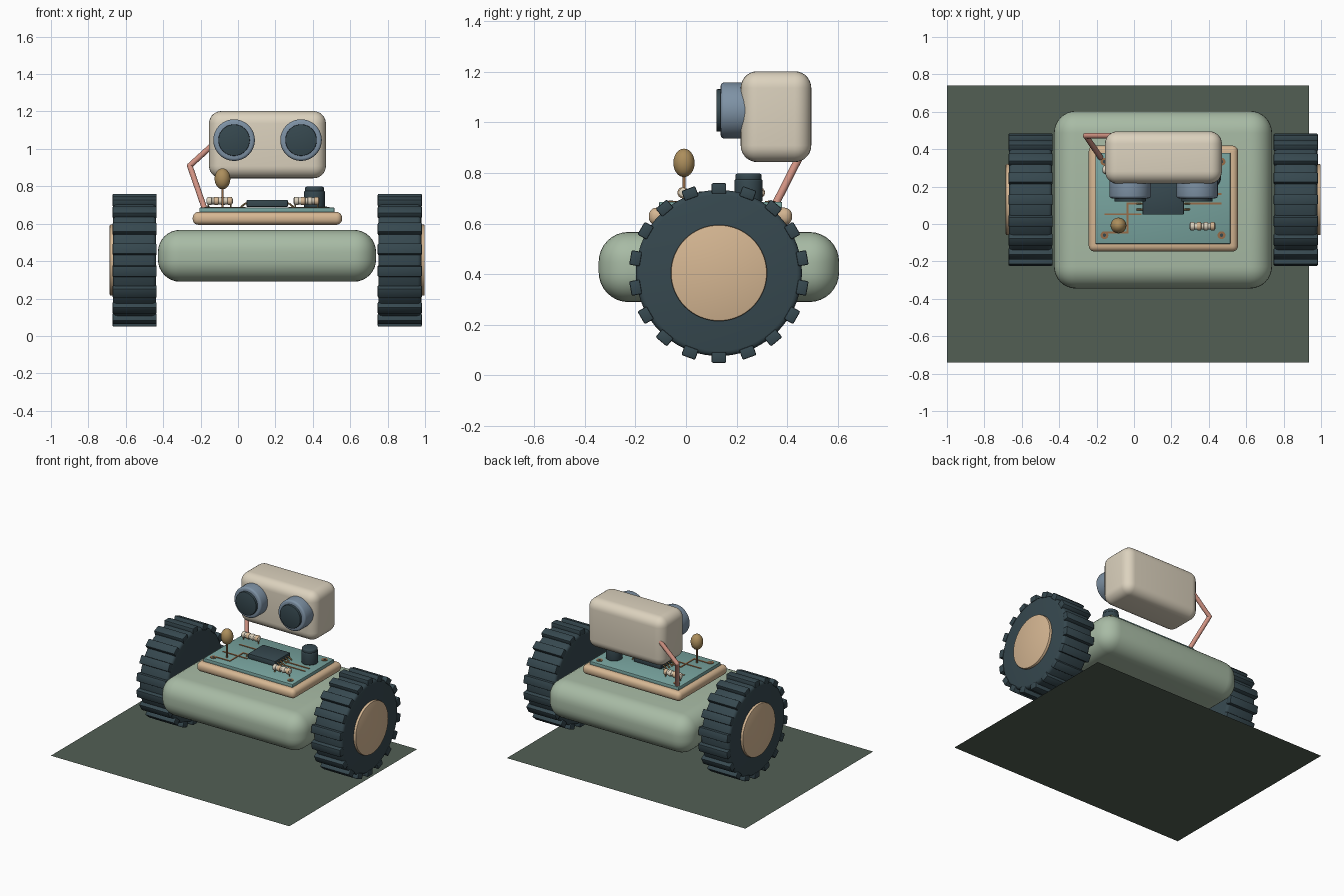
import bpy, bmesh, math
from mathutils import Matrix, Vector

if "Cube" in bpy.data.objects:
    bpy.data.objects.remove(bpy.data.objects["Cube"])


def colour(name, r, g, b):
    m = bpy.data.materials.new(name)
    m.diffuse_color = [(c / 255 / 12.92 if c < 11 else ((c / 255 + 0.055) / 1.055) ** 2.4)
                       for c in (r, g, b)] + [1]
    m.use_nodes = True
    m.node_tree.nodes["Principled BSDF"].inputs["Base Color"].default_value = m.diffuse_color
    return m


SAGE = colour("sage green", 168, 187, 165)
DARK = colour("dark slate", 54, 72, 79)
TAN = colour("tan", 214, 183, 147)
CREAM = colour("cream", 220, 210, 190)
TEAL = colour("teal", 121, 165, 160)
BLUE = colour("blue grey", 126, 146, 165)
SALMON = colour("salmon", 208, 146, 130)
GOLD = colour("gold", 172, 142, 92)
GROUND = colour("ground green", 82, 95, 84)
COPPER = colour("copper", 150, 108, 72)


def finish(bm, name, mat, angle=40):
    me = bpy.data.meshes.new(name)
    bmesh.ops.recalc_face_normals(bm, faces=bm.faces)
    bm.to_mesh(me)
    bm.free()
    ob = bpy.data.objects.new(name, me)
    bpy.context.collection.objects.link(ob)
    me.materials.append(mat)
    bpy.ops.object.select_all(action='DESELECT')
    ob.select_set(True)
    bpy.context.view_layer.objects.active = ob
    bpy.ops.object.shade_smooth_by_angle(angle=math.radians(angle))
    return ob


def soften(bm, width, segs):
    if width:
        edges = [e for e in bm.edges if e.calc_face_angle(0) > 0.7]
        bmesh.ops.bevel(bm, geom=edges, offset=width, segments=segs, profile=0.5, affect='EDGES')


def box(name, mat, lo, hi, bevel=0, segs=3):
    lo, hi = Vector(lo), Vector(hi)
    bm = bmesh.new()
    bmesh.ops.create_cube(bm, size=1)
    bmesh.ops.scale(bm, vec=hi - lo, verts=bm.verts)
    bmesh.ops.translate(bm, vec=(lo + hi) / 2, verts=bm.verts)
    soften(bm, bevel, segs)
    return finish(bm, name, mat)


def rod(name, mat, a, b, r, bevel=0, sides=48, segs=3):
    a, b = Vector(a), Vector(b)
    bm = bmesh.new()
    bmesh.ops.create_cone(bm, cap_ends=True, segments=sides, radius1=r, radius2=r, depth=(b - a).length)
    soften(bm, bevel, segs)
    rot = (b - a).to_track_quat('Z', 'Y').to_matrix().to_4x4()
    bmesh.ops.transform(bm, matrix=Matrix.Translation((a + b) / 2) @ rot, verts=bm.verts)
    return finish(bm, name, mat)


def ball(name, mat, centre, size):
    bm = bmesh.new()
    bmesh.ops.create_uvsphere(bm, u_segments=32, v_segments=20, radius=1)
    bmesh.ops.scale(bm, vec=size, verts=bm.verts)
    bmesh.ops.translate(bm, vec=centre, verts=bm.verts)
    return finish(bm, name, mat, 60)


CX, CY = 0.156, 0.13   # centre of the vehicle

# Ground sheet
bm = bmesh.new()
bm.faces.new([bm.verts.new(p) for p in
              ((-1, -0.74, 0), (0.935, -0.74, 0), (0.935, 0.74, 0), (-1, 0.74, 0))])
finish(bm, "ground_sheet", GROUND)

# Rounded chassis
box("chassis", SAGE, (-0.428, -0.345, 0.29), (0.738, 0.605, 0.567), 0.118, 8)

# Wheels: tyre, outer hub disc, and a ring of tread blocks
WZ = 0.405
for side, label in ((-1, "left"), (1, "right")):
    mid = CX + side * 0.709
    rod(label + "_tyre", DARK, (mid - 0.115, CY, WZ), (mid + 0.115, CY, WZ), 0.328, 0.02, 72)
    rod(label + "_hub", TAN, (mid + side * 0.09, CY, WZ), (mid + side * 0.133, CY, WZ), 0.19, 0.006, 64, 2)
    bm = bmesh.new()
    for i in range(18):
        part = bmesh.new()
        bmesh.ops.create_cube(part, size=1)
        bmesh.ops.scale(part, vec=(0.236, 0.058, 0.042), verts=part.verts)
        soften(part, 0.006, 2)
        bmesh.ops.transform(part, verts=part.verts,
                            matrix=Matrix.Translation((mid, CY, WZ))
                            @ Matrix.Rotation(math.radians(20 * i), 4, 'X')
                            @ Matrix.Translation((0, 0, 0.334)))
        tmp = bpy.data.meshes.new("tread_tmp")
        part.to_mesh(tmp)
        part.free()
        bm.from_mesh(tmp)
        bpy.data.meshes.remove(tmp)
    finish(bm, label + "_treads", DARK)

# Circuit board in a rounded tray
box("board_tray", TAN, (-0.242, -0.147, 0.594), (0.556, 0.419, 0.663), 0.03, 5)
box("circuit_board", TEAL, (-0.206, -0.107, 0.655), (0.516, 0.38, 0.686), 0.005, 2)
TOP = 0.686

# Mounting rings in the board corners
for i, (x, y) in enumerate(((-0.158, -0.06), (0.468, -0.06), (0.468, 0.333), (-0.158, 0.333))):
    rod(f"mount_ring_{i}", COPPER, (x, y, TOP - 0.003), (x, y, TOP + 0.004), 0.021, 0, 24)
    rod(f"mount_hole_{i}", DARK, (x, y, TOP), (x, y, TOP + 0.005), 0.009, 0, 16)

# Copper traces: x0, x1, y0, y1
for i, (x0, x1, y0, y1) in enumerate((
        (-0.158, -0.03, -0.05, -0.04), (-0.04, -0.03, -0.05, 0.115), (-0.158, 0.04, 0.047, 0.057),
        (-0.04, 0.04, 0.105, 0.115), (0.27, 0.468, 0.105, 0.115), (0.27, 0.468, 0.155, 0.165),
        (-0.13, 0.04, 0.2, 0.21))):
    box(f"trace_{i}", COPPER, (x0, y0, TOP - 0.002), (x1, y1, TOP + 0.004))

# Chip with bent pins
box("chip", DARK, (0.046, 0.05, 0.69), (0.266, 0.225, 0.727), 0.004, 2)
for s in (-1, 1):
    for i in range(5):
        y = 0.078 + i * 0.03
        p = [(CX + s * d, y, z) for d, z in ((0.1, 0.708), (0.118, 0.708), (0.141, 0.689))]
        for k in range(2):
            rod("chip_pin", GOLD, p[k], p[k + 1], 0.005, 0, 8)

# Capacitor can with a grooved lid
rod("capacitor", DARK, (0.409, 0.247, TOP), (0.409, 0.247, 0.775), 0.056, 0.008)
rod("capacitor_lid", DARK, (0.409, 0.247, 0.765), (0.409, 0.247, 0.798), 0.052, 0.01)

# Banded resistors with wire legs
for label, x, y in (("left", -0.098, 0.29), ("right", 0.366, -0.012)):
    rod(label + "_resistor", CREAM, (x - 0.07, y, 0.722), (x + 0.07, y, 0.722), 0.018, 0.008, 24)
    for k, dx in enumerate((-0.054, -0.018, 0.018, 0.054)):
        rod(f"{label}_resistor_bead_{k}", (CREAM, TAN)[k % 2], (x + dx - 0.012, y, 0.722),
            (x + dx + 0.012, y, 0.722), 0.022, 0.005, 24)
    for s in (-1, 1):
        rod(label + "_resistor_leg", GOLD, (x + s * 0.06, y, 0.68), (x + s * 0.06, y, 0.722), 0.004, 0, 10)

# Indicator bulb on a stem
rod("bulb_stem", COPPER, (-0.083, -0.008, 0.68), (-0.083, -0.008, 0.80), 0.006, 0, 12)
ball("bulb", GOLD, (-0.083, -0.008, 0.84), (0.042, 0.042, 0.056))

# Bent neck tube up to the head
neck = [(-0.175, 0.35, 0.67), (-0.258, 0.472, 0.91), (-0.11, 0.472, 1.045)]
for k in range(2):
    rod(f"neck_tube_{k}", SALMON, neck[k], neck[k + 1], 0.015, 0, 24)
ball("neck_elbow", SALMON, neck[1], (0.0152, 0.0152, 0.0152))

# Head and round eyes
box("head", CREAM, (-0.155, 0.216, 0.843), (0.47, 0.495, 1.202), 0.066, 7)
for s, label in ((-1, "left"), (1, "right")):
    x, z = 0.158 + s * 0.179, 1.047
    rod(label + "_eye_barrel", BLUE, (x, 0.137, z), (x, 0.27, z), 0.111, 0.014, 64)
    rod(label + "_eye_lens", DARK, (x, 0.12, z), (x, 0.16, z), 0.084, 0.004, 64, 2)
